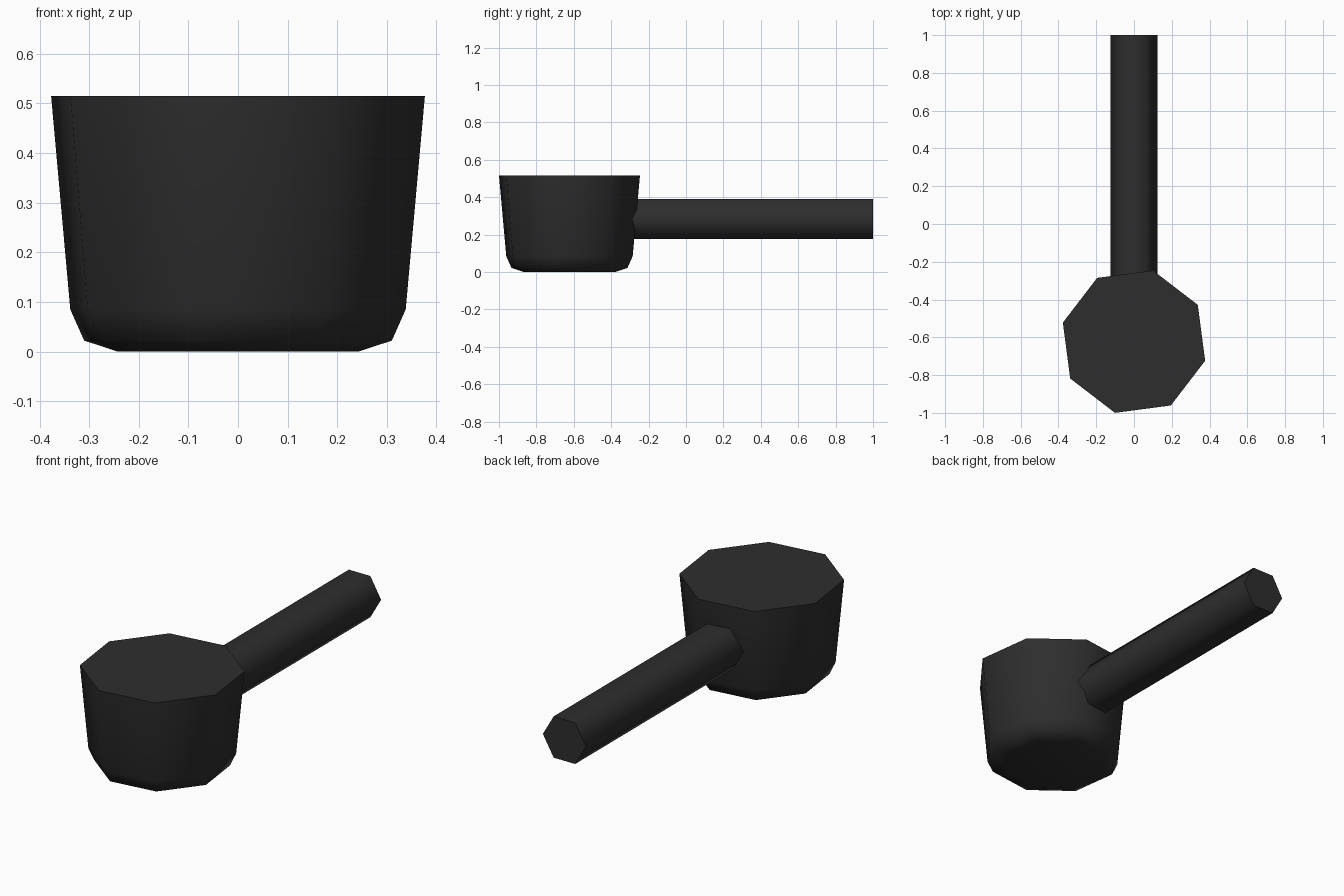
import bpy, bmesh, math
from mathutils import Vector

if "Cube" in bpy.data.objects:
    bpy.data.objects.remove(bpy.data.objects["Cube"])

# single dark colour
mat = bpy.data.materials.new("charcoal black")
mat.diffuse_color = (0.027, 0.027, 0.027, 1)
mat.use_nodes = True
mat.node_tree.nodes["Principled BSDF"].inputs["Base Color"].default_value = mat.diffuse_color


def loft(name, sides, rings, point):
    """Skin a closed solid through rings (radius, position)."""
    bm = bmesh.new()
    loops = [[bm.verts.new(point(r, p, 2 * math.pi * i / sides)) for i in range(sides)]
             for r, p in rings]
    for a, b in zip(loops, loops[1:]):
        for i in range(sides):
            j = (i + 1) % sides
            bm.faces.new((a[i], a[j], b[j], b[i]))
    bm.faces.new(loops[0][::-1])
    bm.faces.new(loops[-1])
    bmesh.ops.recalc_face_normals(bm, faces=bm.faces[:])
    me = bpy.data.meshes.new(name)
    bm.to_mesh(me)
    bm.free()
    me.materials.append(mat)
    ob = bpy.data.objects.new(name, me)
    bpy.context.collection.objects.link(ob)
    bpy.ops.object.select_all(action='DESELECT')
    ob.select_set(True)
    bpy.context.view_layer.objects.active = ob
    bpy.ops.object.shade_smooth_by_angle(angle=math.radians(65))
    return ob


# eight-sided tapered cup with rounded foot, turned 15 degrees
turn = math.radians(-15)
loft("cup", 8, [(0.252, 0), (0.321, 0.022), (0.350, 0.085), (0.390, 0.515)],
     lambda r, z, a: Vector((r * math.cos(a + turn), -0.623 + r * math.sin(a + turn), z)))

# six-sided handle running back from the cup
loft("handle", 6, [(0.124, -0.315), (0.124, 1.0)],
     lambda r, y, a: Vector((r * math.cos(a), y, 0.284 + r * math.sin(a))))
